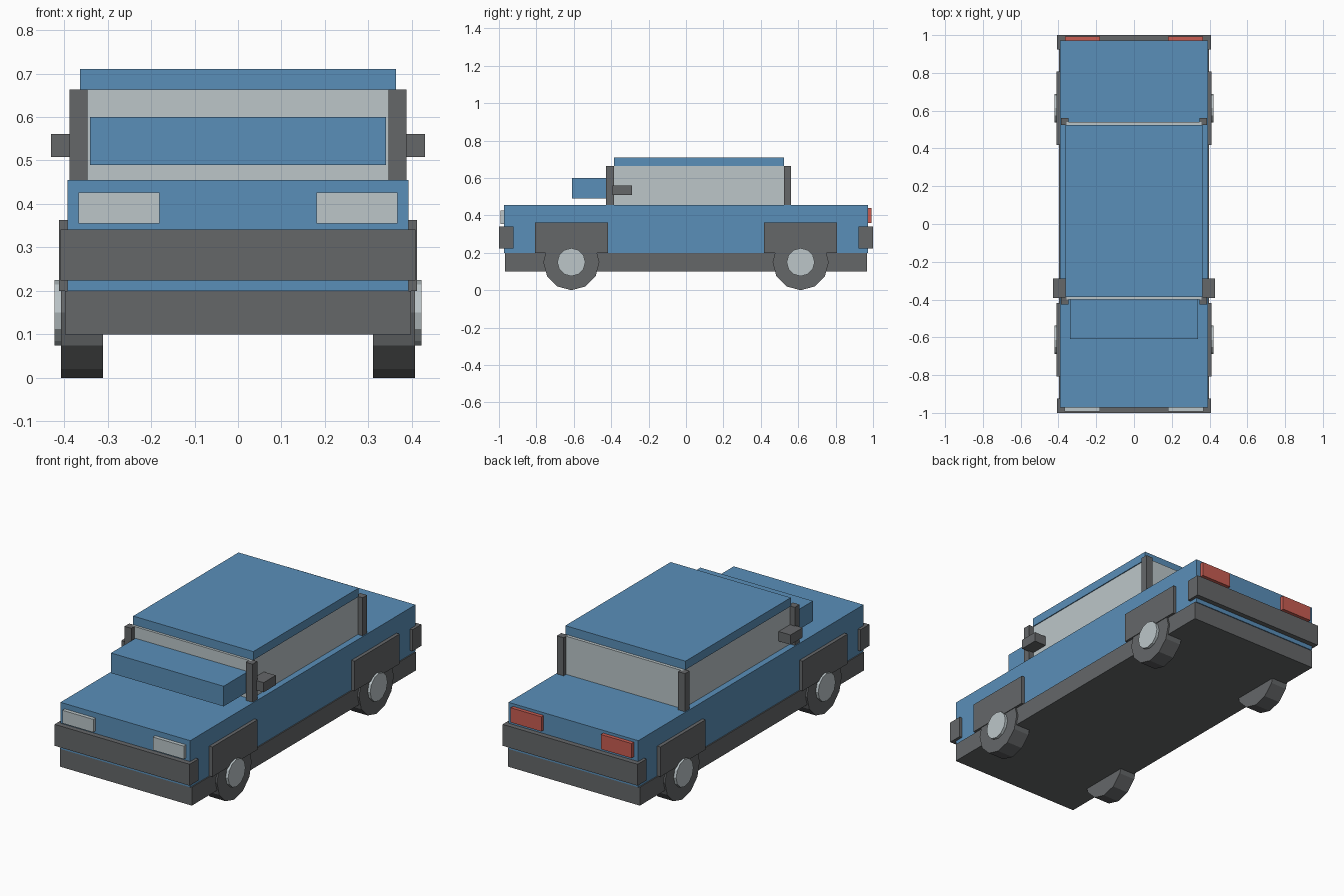
import bpy, math

if "Cube" in bpy.data.objects:
    bpy.data.objects.remove(bpy.data.objects["Cube"])

def material(name, rgb):
    m = bpy.data.materials.new(name)
    m.diffuse_color = (*rgb, 1)
    m.use_nodes = True
    m.node_tree.nodes["Principled BSDF"].inputs["Base Color"].default_value = m.diffuse_color
    return m

BLUE = material("blue_paint", (0.102, 0.275, 0.485))
DARK = material("dark_trim", (0.130, 0.136, 0.141))
PALE = material("pale_glass", (0.503, 0.565, 0.584))
RED = material("red_lens", (0.58, 0.11, 0.085))


def box(name, mat, x, y, z):
    """Box from (min, max) extents on each axis."""
    bpy.ops.mesh.primitive_cube_add(size=1)
    o = bpy.context.object
    o.name = name
    o.location = [sum(r) / 2 for r in (x, y, z)]
    o.scale = [abs(r[1] - r[0]) for r in (x, y, z)]
    o.data.materials.append(mat)
    return o


def disc(name, mat, x, y, z, radius):
    """Twelve-sided drum whose axis runs along x."""
    bpy.ops.mesh.primitive_cylinder_add(
        vertices=12, radius=radius, depth=abs(x[1] - x[0]),
        location=(sum(x) / 2, y, z), rotation=(0, math.pi / 2, 0))
    o = bpy.context.object
    o.name = name
    o.data.materials.append(mat)


# Lower body, cabin and roof
box("chassis", DARK, (-0.398, 0.398), (-0.967, 0.967), (0.10, 0.20))
box("body", BLUE, (-0.392, 0.392), (-0.972, 0.972), (0.20, 0.455))
box("cabin_glass", PALE, (-0.358, 0.358), (-0.40, 0.54), (0.455, 0.663))
box("roof", BLUE, (-0.363, 0.363), (-0.386, 0.523), (0.663, 0.71))
box("hood_scoop", BLUE, (-0.34, 0.34), (-0.61, -0.40), (0.49, 0.60))

# Bumpers
box("front_bumper", DARK, (-0.408, 0.408), (-1.0, -0.923), (0.224, 0.341))
box("rear_bumper", DARK, (-0.408, 0.408), (0.923, 1.0), (0.224, 0.341))

# Parts repeated on both sides
for side, s in (("left", -1), ("right", 1)):
    def span(a, b):
        return tuple(sorted((s * a, s * b)))

    box(f"{side}_headlight", PALE, span(0.18, 0.367), (-0.992, -0.965), (0.355, 0.426))
    box(f"{side}_taillight", RED, span(0.18, 0.365), (0.965, 0.992), (0.36, 0.44))
    box(f"{side}_mirror", DARK, span(0.35, 0.43), (-0.393, -0.288), (0.508, 0.561))

    for end, y0, y1 in (("front", -0.427, -0.386), ("rear", 0.523, 0.562)):
        box(f"{side}_{end}_pillar", DARK, span(0.346, 0.387), (y0, y1), (0.455, 0.663))

    for end, e in (("front", -1), ("rear", 1)):
        y = e * 0.613
        box(f"{side}_{end}_wheel_arch", DARK, span(0.38, 0.411),
            (y - 0.195, y + 0.195), (0.20, 0.363))
        disc(f"{side}_{end}_tyre", DARK, span(0.31, 0.407), y, 0.15, 0.15)
        disc(f"{side}_{end}_hubcap", PALE, span(0.39, 0.422), y, 0.15, 0.075)
